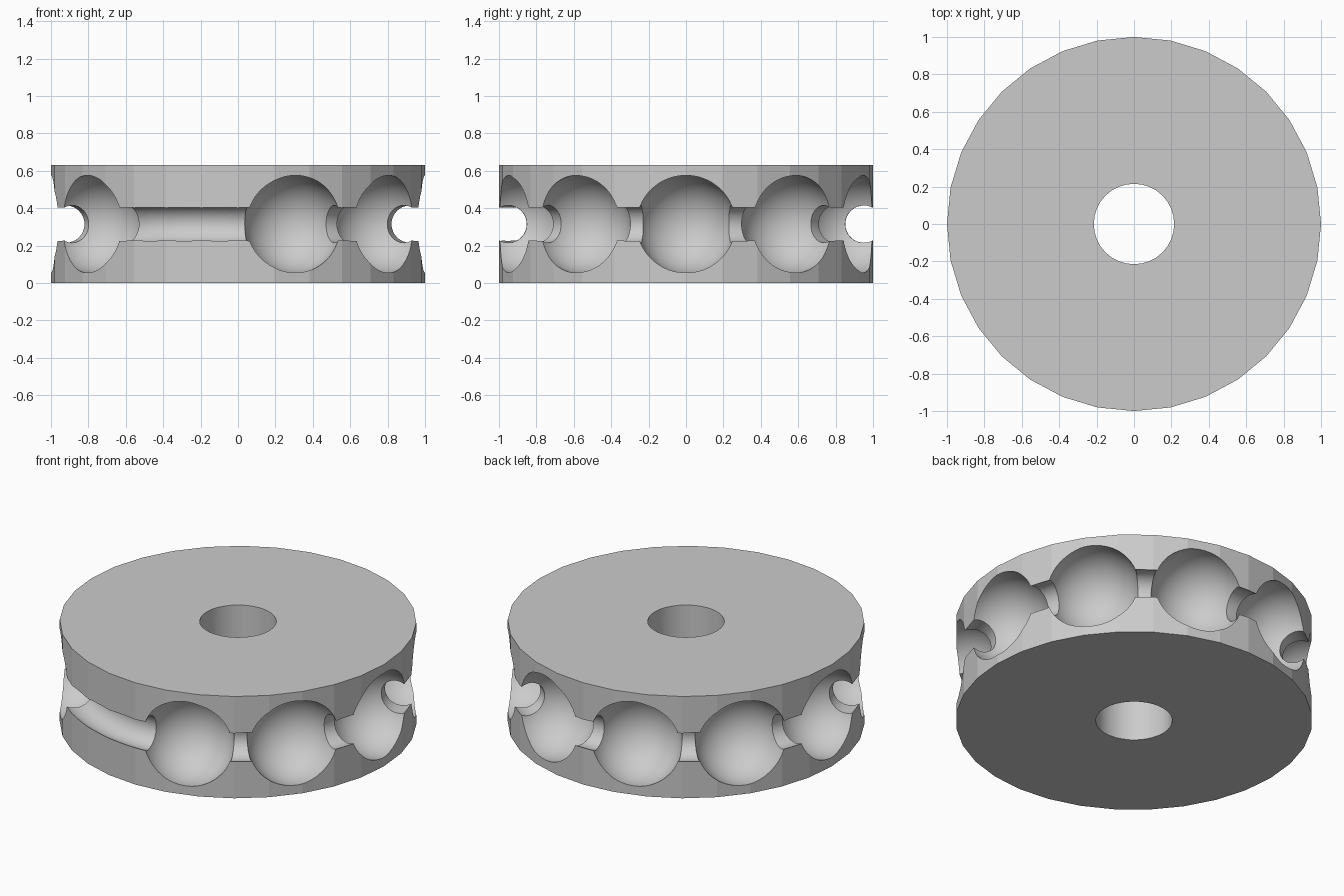
import bpy
import math

HEIGHT, RIM, BORE = 0.63, 1.0, 0.215
MID = HEIGHT / 2
PITCH = 0.952          # radius of the ring of ball sockets and of the groove
SOCKETS, SOCKET_R, GROOVE_R = 10, 0.264, 0.1

if "Cube" in bpy.data.objects:
    bpy.data.objects.remove(bpy.data.objects["Cube"], do_unlink=True)

grey = bpy.data.materials.new("light grey")
grey.use_nodes = True
grey.diffuse_color = (0.6, 0.6, 0.6, 1)
grey.node_tree.nodes["Principled BSDF"].inputs["Base Color"].default_value = (0.6, 0.6, 0.6, 1)


def named(name):
    obj = bpy.context.object
    obj.name = name
    obj.data.materials.append(grey)
    return obj


def carve(body, cutter):
    """Subtract the cutter from the body, then discard it."""
    cutter.hide_render = True
    mod = body.modifiers.new(cutter.name, "BOOLEAN")
    mod.operation, mod.solver, mod.object = "DIFFERENCE", "EXACT", cutter
    bpy.ops.object.select_all(action="DESELECT")
    body.select_set(True)
    bpy.context.view_layer.objects.active = body
    bpy.ops.object.modifier_apply(modifier=mod.name)
    bpy.data.objects.remove(cutter, do_unlink=True)


# Wheel body with a flat-sided rim, a vertex on each axis
bpy.ops.mesh.primitive_cylinder_add(vertices=32, radius=RIM, depth=HEIGHT, location=(0, 0, MID))
wheel = named("ball_wheel")

# Axle bore
bpy.ops.mesh.primitive_cylinder_add(vertices=32, radius=BORE, depth=HEIGHT * 2, location=(0, 0, MID))
carve(wheel, named("bore_cutter"))

# Round groove around the rim
bpy.ops.mesh.primitive_torus_add(major_radius=PITCH, minor_radius=GROOVE_R, major_segments=96,
                                 minor_segments=32, location=(0, 0, MID))
carve(wheel, named("groove_cutter"))

# Ball sockets spaced around the rim
for i in range(SOCKETS):
    a = math.tau * i / SOCKETS
    bpy.ops.mesh.primitive_uv_sphere_add(segments=48, ring_count=32, radius=SOCKET_R, rotation=(0, 0, a),
                                         location=(PITCH * math.cos(a), PITCH * math.sin(a), MID))
    carve(wheel, named("socket_cutter"))

# Smooth bore, groove and sockets; keep the rim facets and end caps flat
bpy.ops.object.shade_smooth_by_angle(angle=math.radians(25))
mesh = wheel.data
for face in mesh.polygons:
    on_cap = abs(face.normal.z) > 0.999
    on_rim = abs(face.normal.z) < 0.001 and all(
        math.hypot(*(wheel.matrix_world @ mesh.vertices[v].co).xy) > RIM * 0.99 for v in face.vertices)
    if on_cap or on_rim:
        face.use_smooth = False
